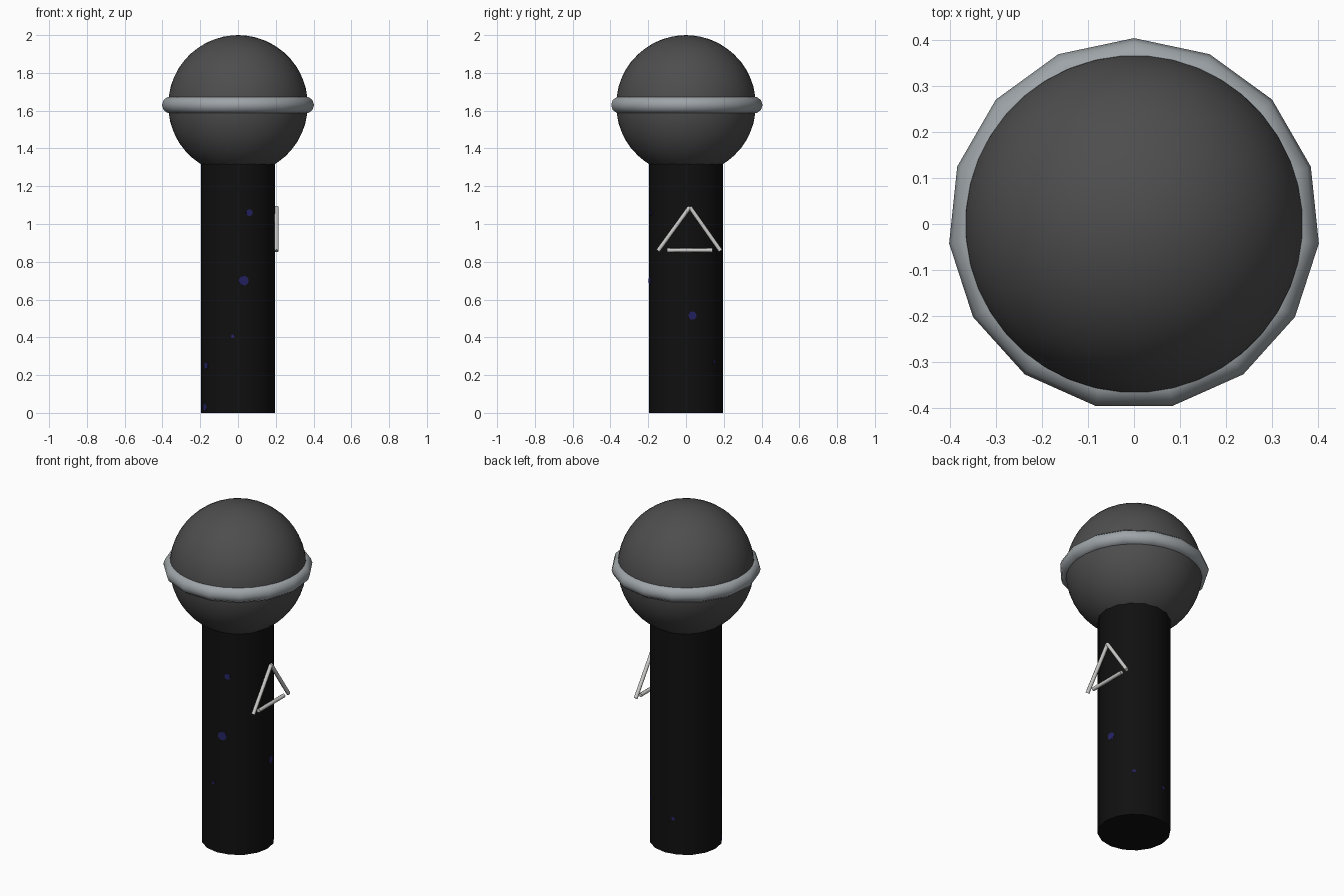
import bpy, math
from mathutils import Vector

if "Cube" in bpy.data.objects:
    bpy.data.objects.remove(bpy.data.objects["Cube"])


def material(name, rgb):
    m = bpy.data.materials.new(name)
    m.diffuse_color = (*rgb, 1)
    m.use_nodes = True
    m.node_tree.nodes["Principled BSDF"].inputs["Base Color"].default_value = m.diffuse_color
    return m


BLACK = material("handle black", (0.005, 0.005, 0.005))
DARK = material("head dark grey", (0.075, 0.075, 0.075))
STEEL = material("ring steel grey", (0.34, 0.37, 0.39))
LIGHT = material("triangle light grey", (0.6, 0.6, 0.59))
BLUE = material("spot dark blue", (0.018, 0.016, 0.12))


def finish(name, mat, angle=50):
    ob = bpy.context.object
    ob.name = name
    ob.data.materials.append(mat)
    bpy.ops.object.shade_smooth_by_angle(angle=math.radians(angle))
    return ob


def rod(name, a, b, r, mat, sides=8):
    a, b = Vector(a), Vector(b)
    d = b - a
    bpy.ops.mesh.primitive_cylinder_add(vertices=sides, radius=r, depth=d.length, location=(a + b) / 2)
    bpy.context.object.rotation_euler = d.to_track_quat('Z', 'Y').to_euler()
    return finish(name, mat)


# Handle
SIDES, R = 16, 0.197
rod("handle", (0, 0, 0), (0, 0, 1.36), R, BLACK, SIDES)

# Round head
bpy.ops.mesh.primitive_ico_sphere_add(subdivisions=4, radius=0.37, location=(0, 0, 1.63))
finish("head", DARK)

# Band around the head
bpy.ops.mesh.primitive_torus_add(major_segments=15, minor_segments=10, major_radius=0.36,
                                 minor_radius=0.045, location=(0, 0, 1.63),
                                 rotation=(0, 0, math.radians(-6)))
finish("head_ring", STEEL, 60)

# Triangle of three rods on the right side
X = 0.204
rod("triangle_front_bar", (X, -0.148, 0.858), (X, 0.02, 1.09), 0.011, LIGHT)
rod("triangle_back_bar", (X, 0.183, 0.858), (X, 0.02, 1.09), 0.011, LIGHT)
rod("triangle_bottom_bar", (X, -0.10, 0.861), (X, 0.14, 0.861), 0.011, LIGHT)

# Painted spots: azimuth in degrees, height, radius
spots = [(-72, 1.06, 0.018), (-81, 0.70, 0.026), (-98, 0.405, 0.01), (-150, 0.25, 0.017),
         (206, 0.03, 0.018), (10, 0.515, 0.022), (50, 0.27, 0.01), (104, 0.21, 0.011)]
step = 2 * math.pi / SIDES
for i, (az, z, r) in enumerate(spots):
    a = math.radians(az)
    face = (math.floor(a / step) + 0.5) * step      # middle of the flat side it sits on
    n = Vector((math.cos(face), math.sin(face), 0))
    t = Vector((-n.y, n.x, 0))
    apothem = R * math.cos(step / 2)
    c = n * apothem + t * (apothem * math.tan(a - face)) + Vector((0, 0, z))
    rod(f"spot_{i + 1}", c - n * 0.002, c + n * 0.002, r, BLUE, 10)
